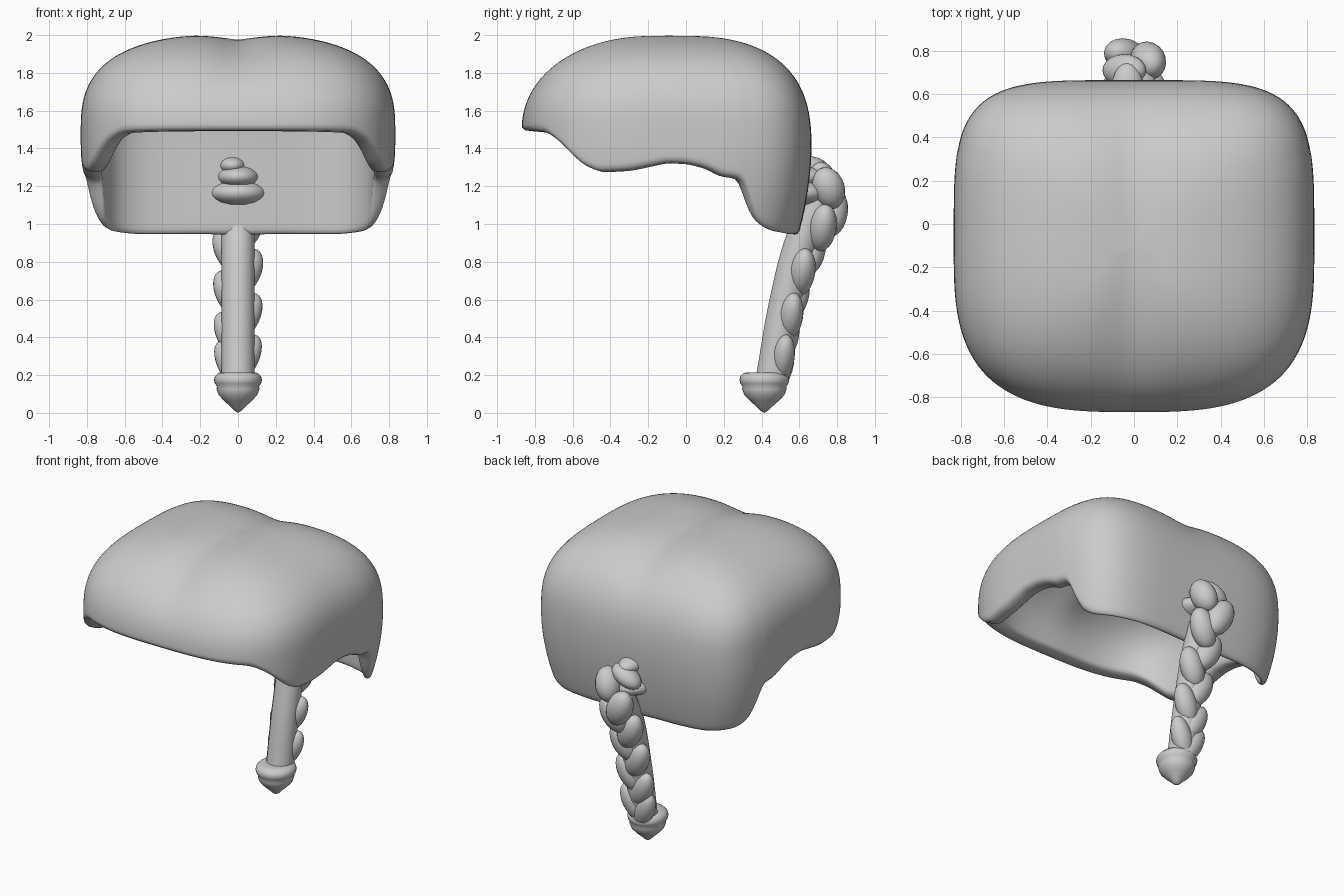
import bpy, bmesh
from math import sin, cos, pi, tau, exp
from mathutils import Vector, Euler

cube = bpy.data.objects.get("Cube")
if cube:
    bpy.data.objects.remove(cube, do_unlink=True)

GREY = (0.6, 0.6, 0.6, 1)
mat = bpy.data.materials.new("light grey")
mat.use_nodes = True
mat.diffuse_color = GREY
mat.node_tree.nodes["Principled BSDF"].inputs["Base Color"].default_value = GREY


def finish(bm, name):
    """Turn a bmesh into a smooth-shaded object."""
    bmesh.ops.recalc_face_normals(bm, faces=bm.faces)
    mesh = bpy.data.meshes.new(name)
    bm.to_mesh(mesh)
    bm.free()
    mesh.materials.append(mat)
    mesh.polygons.foreach_set("use_smooth", [True] * len(mesh.polygons))
    ob = bpy.data.objects.new(name, mesh)
    bpy.context.collection.objects.link(ob)
    return ob


def skin(bm, rings):
    """Bridge consecutive closed rings of vertices with quads."""
    for a, b in zip(rings, rings[1:]):
        for i in range(len(a)):
            j = (i + 1) % len(a)
            bm.faces.new((a[i], a[j], b[j], b[i]))


def close(bm, ring, co):
    """Close a ring with a fan to one point."""
    tip = bm.verts.new(co)
    for i in range(len(ring)):
        bm.faces.new((tip, ring[i], ring[(i + 1) % len(ring)]))


def lookup(points, x):
    """Piecewise linear curve."""
    if x <= points[0][0]:
        return points[0][1]
    for (x0, y0), (x1, y1) in zip(points, points[1:]):
        if x <= x1:
            return y0 + (y1 - y0) * (x - x0) / (x1 - x0)
    return points[-1][1]


# Hair cap: rounded-square dome, its lower rim following a side outline
RIM = [(-.87, 1.49), (-.75, 1.48), (-.69, 1.44), (-.56, 1.31), (-.47, 1.27),
       (-.3, 1.28), (-.1, 1.32), (.02, 1.315), (.12, 1.29), (.2, 1.25),
       (.32, 1.235), (.345, 1.16), (.385, 1.05), (.43, 1.0), (.5, .965), (.62, .945)]
HALF_X, HALF_Y, MID_Y, TOP, ARC = .833, .768, -.102, 2.005, .9
COLS, ROWS = 144, 26


def cap_point(col, row, inset):
    t = tau * col / COLS
    c, s = cos(t), sin(t)
    square = 3.1 if s < 0 else 4.4
    r = (abs(c / HALF_X) ** square + abs(s / HALF_Y) ** square) ** (-1 / square)
    rim = lookup(RIM, r * s + MID_Y)
    r -= inset
    back = max(0, s) ** 2
    power = 2.7 - .55 * max(0, -s) ** 2
    base = 1.5 - .12 * back
    d = (ARC + base - rim) * row / ROWS
    k = 1
    if d < ARC:
        a = d / ARC * pi / 2
        k = sin(a) ** (2 / power)
        z = base + (TOP - .8 * inset - base) * cos(a) ** (2 / power)
    else:
        z = base - (d - ARC)
    if not inset:
        # outside tapers in towards the nape, inside stays upright
        k -= .36 * max(0, 1.45 - z) ** 2
    x, y = r * c * k, r * s * k + MID_Y
    # shallow parting along the middle
    z -= .03 * exp(-(x / .13) ** 2) * max(0, 1 - k ** 4)
    return x, y, z


bm = bmesh.new()
layers = []
for inset in (0, .115):
    layers.append([[bm.verts.new(cap_point(c, r, inset)) for c in range(COLS)]
                   for r in range(1, ROWS + 1)])
    close(bm, layers[-1][0], cap_point(0, 0, inset))
skin(bm, layers[0] + layers[1][::-1])
cap = finish(bm, "hair_cap")
cap.modifiers.new("round", 'SUBSURF').levels = 1
cap.modifiers["round"].render_levels = 1

# Braid core: smooth rod hanging behind the cap
path = bpy.data.curves.new("braid_core", 'CURVE')
path.dimensions = '3D'
path.bevel_depth, path.bevel_resolution, path.use_fill_caps = .088, 5, True
spline = path.splines.new('BEZIER')
POINTS = [(0, .455, .18), (0, .53, .6), (0, .615, .92), (0, .71, 1.12)]
spline.bezier_points.add(len(POINTS) - 1)
for bp, co in zip(spline.bezier_points, POINTS):
    bp.co = co
    bp.handle_left_type = bp.handle_right_type = 'AUTO'
path.materials.append(mat)
bpy.context.collection.objects.link(bpy.data.objects.new("braid_core", path))


def lobe(name, pos, size, tilt=(0, 0, 0)):
    bm = bmesh.new()
    bmesh.ops.create_uvsphere(bm, u_segments=20, v_segments=12, radius=1)
    rot = Euler(tilt).to_matrix()
    for v in bm.verts:
        v.co = rot @ (v.co * Vector(size)) + Vector(pos)
    return finish(bm, name)


# Braid strands: fat slanted lobes that interlock down the back of the rod
SPINE = [(.25, .51), (.3, .515), (.51, .555), (.745, .615), (.97, .715), (1.08, .795)]
for side, name, heights in ((1, "left", (.98, .745, .51, .29)),
                            (-1, "right", (1.06, .86, .63, .41, .26))):
    for i, z in enumerate(heights):
        grow = .8 + .3 * z
        lobe(f"braid_{name}_lobe_{i + 1}", (side * .042, lookup(SPINE, z), z),
             (.077 * grow, .068 * grow, .135), (-.15, side * .45, 0))

# Knot where the braid meets the cap, its strands passing through the wall
lobe("knot_upper_lobe", (.065, .755, 1.19), (.08, .085, .115), (.3, .3, 0))
lobe("knot_arch", (-.045, .71, 1.255), (.11, .075, .06), (0, -.5, 0))
lobe("knot_wrap", (0, .61, 1.165), (.153, .14, .07))
lobe("knot_middle", (0, .6, 1.25), (.112, .14, .06))
lobe("knot_top", (-.03, .62, 1.31), (.075, .125, .052))

# Braid tip: tied band and pointed tuft, turned as one profile
PROFILE = [(.07, .215), (.105, .212), (.122, .195), (.127, .175), (.122, .155),
           (.112, .142), (.113, .125), (.102, .095), (.075, .065), (.042, .035),
           (.02, .012)]
bm = bmesh.new()
rings = [[bm.verts.new((r * cos(tau * i / 32), .415 + 1.04 * r * sin(tau * i / 32), z))
          for i in range(32)] for r, z in PROFILE]
skin(bm, rings)
bm.faces.new(rings[0])
close(bm, rings[-1], (0, .415, 0))
finish(bm, "braid_tip")
